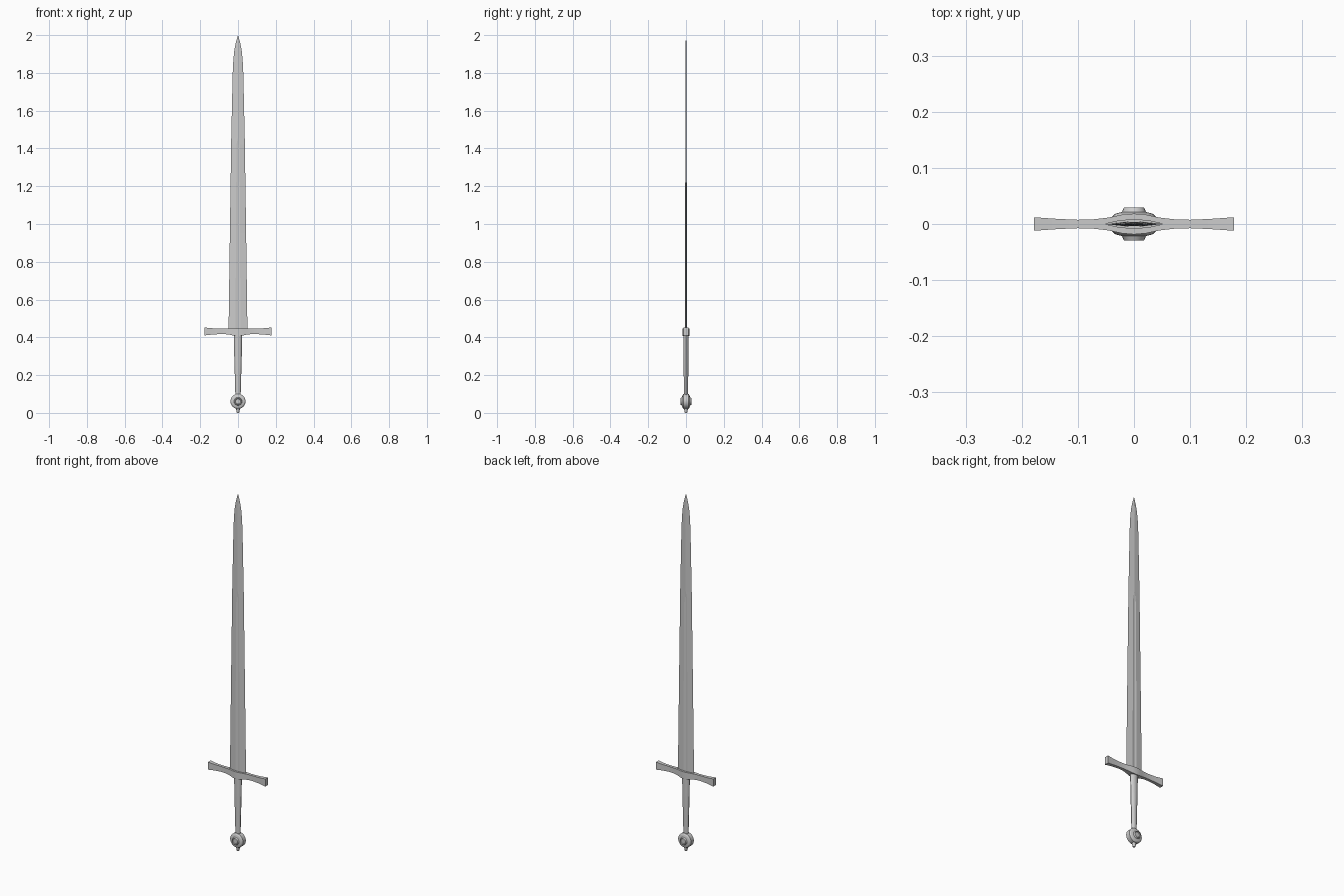
import bpy, bmesh, math

if "Cube" in bpy.data.objects:
    bpy.data.objects.remove(bpy.data.objects["Cube"])


def loft(name, rings, smooth=None):
    """Skin a list of equal-length point rings and cap both ends."""
    bm = bmesh.new()
    vs = [[bm.verts.new(p) for p in r] for r in rings]
    n = len(rings[0])
    for a, b in zip(vs, vs[1:]):
        for i in range(n):
            j = (i + 1) % n
            bm.faces.new((a[i], a[j], b[j], b[i]))
    bm.faces.new(vs[0][::-1])
    bm.faces.new(vs[-1])
    bmesh.ops.remove_doubles(bm, verts=bm.verts, dist=1e-5)
    bmesh.ops.recalc_face_normals(bm, faces=bm.faces)
    me = bpy.data.meshes.new(name)
    bm.to_mesh(me)
    bm.free()
    ob = bpy.data.objects.new(name, me)
    bpy.context.collection.objects.link(ob)
    bpy.ops.object.select_all(action='DESELECT')
    ob.select_set(True)
    bpy.context.view_layer.objects.active = ob
    if smooth:
        bpy.ops.object.shade_smooth_by_angle(angle=math.radians(smooth))
    return ob


def oval(rx, ry, z, n):
    return [(rx * math.cos(2 * math.pi * i / n), ry * math.sin(2 * math.pi * i / n), z) for i in range(n)]


# Blade: z, half width, fuller half width, thickness at fuller edge, thickness at centre
def blade_ring(z, w, f, t, c):
    return [(w, 0, z), (f, t, z), (0, c, z), (-f, t, z),
            (-w, 0, z), (-f, -t, z), (0, -c, z), (f, -t, z)]


loft("blade", [blade_ring(*s) for s in [
    (0.435, 0.050, 0.013, 0.0045, 0.0020),
    (0.95, 0.043, 0.011, 0.0042, 0.0020),
    (1.42, 0.0362, 0.008, 0.0038, 0.0022),
    (1.455, 0.0357, 0.0008, 0.0037, 0.0038),
    (1.80, 0.028, 0.0006, 0.0030, 0.0031),
    (1.87, 0.0245, 0.0005, 0.0027, 0.0028),
    (1.92, 0.0195, 0.0004, 0.0023, 0.0024),
    (1.96, 0.0115, 0.0003, 0.0016, 0.0017),
    (2.0, 0.0003, 0.0001, 0.0002, 0.0003)]])

# Crossguard: x, half depth, bottom z, top z (right half, then mirrored)
half = [(0.0, 0.0185, 0.407, 0.447), (0.022, 0.0165, 0.409, 0.447),
        (0.045, 0.0115, 0.414, 0.447), (0.07, 0.0085, 0.417, 0.447),
        (0.10, 0.0075, 0.417, 0.447), (0.135, 0.009, 0.415, 0.448),
        (0.178, 0.012, 0.410, 0.452)]
stations = [(-x, d, b, t) for x, d, b, t in half[:0:-1]] + half
guard = loft("crossguard", [[(x, -d, b), (x, d, b), (x, d, t), (x, -d, t)]
                            for x, d, b, t in stations], 30)

# Lens-shaped slot in the guard that seats the blade
lens = [(0.052 * s, k * 0.0075 * (1 - s * s))
        for k, ss in ((1, (1, 0.6, 0.2, -0.2, -0.6)), (-1, (-1, -0.6, -0.2, 0.2, 0.6)))
        for s in ss]
cutter = loft("slot_cutter", [[(x, y, z) for x, y in lens] for z in (0.436, 0.47)])
cutter.hide_render = True
bpy.context.view_layer.objects.active = guard
mod = guard.modifiers.new("slot", 'BOOLEAN')
mod.operation = 'DIFFERENCE'
mod.solver = 'EXACT'
mod.object = cutter
bpy.ops.object.modifier_apply(modifier=mod.name)
bpy.data.objects.remove(cutter)

# Grip: tapered oval
loft("grip", [oval(rx, ry, z, 12) for rx, ry, z in [
    (0.014, 0.0105, 0.09), (0.017, 0.012, 0.20),
    (0.0205, 0.0135, 0.32), (0.022, 0.014, 0.415)]], 40)

# Wheel pommel: radius / depth profile, mirrored front to back, turned around y
prof = [(0.0001, 0.026), (0.013, 0.026), (0.0155, 0.029), (0.018, 0.029),
        (0.0215, 0.0215), (0.034, 0.018), (0.040, 0.0125)]
prof += [(r, -y) for r, y in reversed(prof)]
loft("pommel", [[(x, y, 0.061 + z) for x, z, _ in oval(r, r, 0, 24)] for r, y in prof], 25)

# Peen button under the pommel
loft("pommel_button", [oval(r, r, z, 12) for r, z in [
    (0.006, 0.0), (0.0085, 0.004), (0.009, 0.014), (0.012, 0.026)]], 35)
